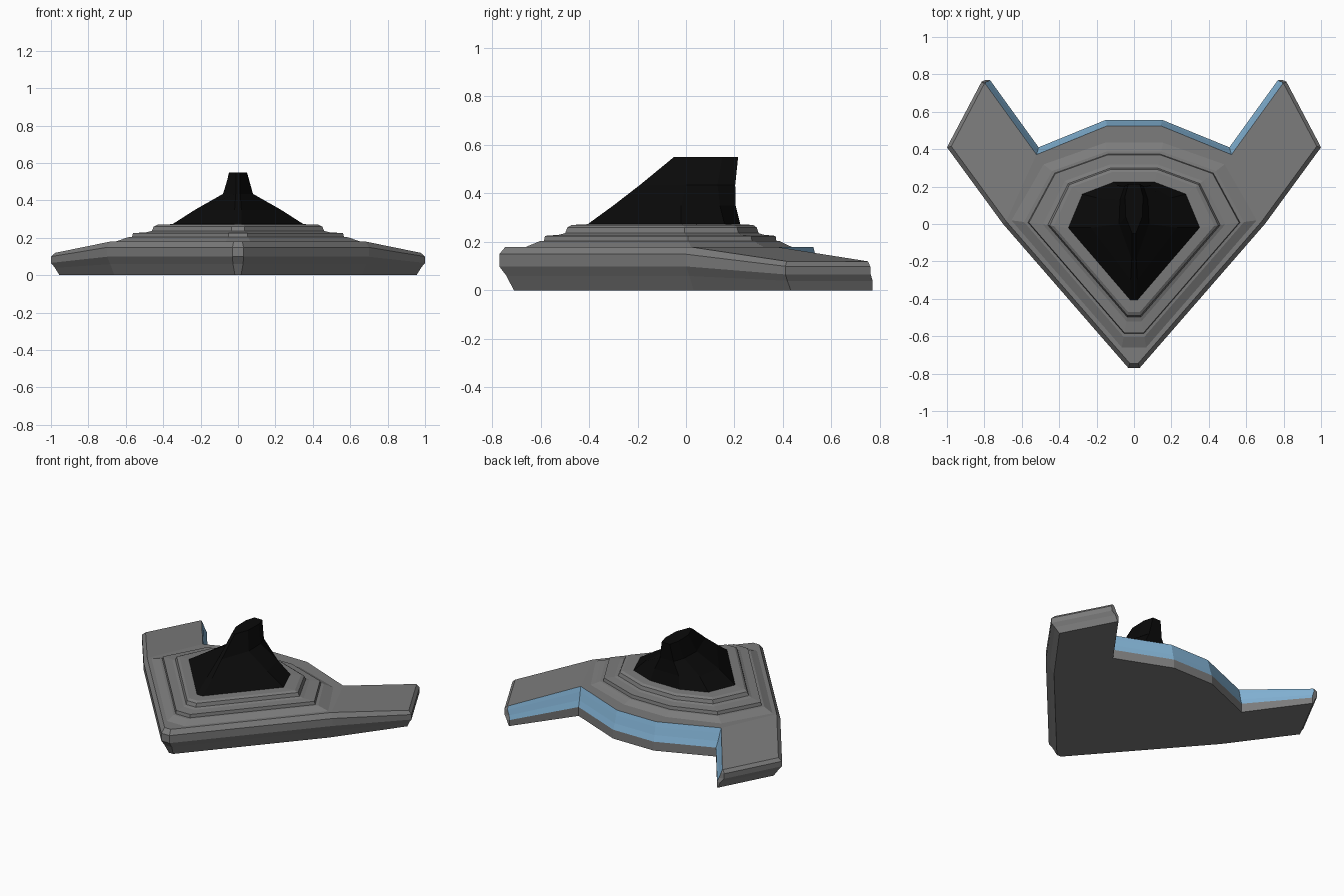
import bpy, bmesh
from mathutils import Vector

if "Cube" in bpy.data.objects:
    bpy.data.objects.remove(bpy.data.objects["Cube"])


def material(name, rgb):
    m = bpy.data.materials.new(name)
    m.diffuse_color = (*rgb, 1)
    m.use_nodes = True
    m.node_tree.nodes["Principled BSDF"].inputs["Base Color"].default_value = m.diffuse_color
    return m


grey = material("hull grey", (0.2, 0.2, 0.2))
blue = material("engine blue", (0.23, 0.46, 0.68))
black = material("canopy black", (0.003, 0.003, 0.003))


def mirrored(half):
    """Complete a right-hand outline with its mirror image (counter-clockwise)."""
    return list(half) + [(-p[0],) + tuple(p[1:]) for p in reversed(half)]


def inset(outline, dists):
    """Move each edge of an outline inward by its own distance."""
    n = len(outline)
    lines = []
    for i in range(n):
        p, q = Vector(outline[i]), Vector(outline[(i + 1) % n])
        d = (q - p).normalized()
        normal = Vector((-d.y, d.x))
        lines.append((normal, normal.dot(p) + dists[i]))
    result = []
    for i in range(n):
        (a, c), (b, e) = lines[i - 1], lines[i]
        det = a.x * b.y - a.y * b.x
        result.append(((c * b.y - e * a.y) / det, (a.x * e - b.x * c) / det))
    return result


def loft(name, rings, mats, caps, side_mat=lambda level, edge: 0):
    """Skin a stack of rings; caps lists the index loops closing both ends."""
    bm = bmesh.new()
    loops = [[bm.verts.new(p) for p in ring] for ring in rings]
    n = len(rings[0])
    for k in range(len(loops) - 1):
        for i in range(n):
            j = (i + 1) % n
            f = bm.faces.new((loops[k][i], loops[k][j], loops[k + 1][j], loops[k + 1][i]))
            f.material_index = side_mat(k, i)
    for cap in caps:
        bm.faces.new([loops[-1][i] for i in cap])
        bm.faces.new([loops[0][i] for i in reversed(cap)])
    bmesh.ops.recalc_face_normals(bm, faces=bm.faces)
    mesh = bpy.data.meshes.new(name)
    bm.to_mesh(mesh)
    bm.free()
    ob = bpy.data.objects.new(name, mesh)
    bpy.context.collection.objects.link(ob)
    for m in mats:
        mesh.materials.append(m)
    return ob


# Swept-wing hull: edges are Front, Wing end, Tip, Rear and Nose
outline = mirrored([(.03, -.77), (.70, 0), (1, .41), (.81, .77),
                    (.77, .77), (.51, .41), (.15, .557)])
tops = [.18, .18, .12, .12, .12, .18, .18]
tops += tops[::-1]
kinds = "FFWTRRRRRTWFFN"
levels = [  # height fraction and inset for each kind of edge
    (0, dict(F=.05, W=.03, T=0, R=0, N=.06)),
    (.33, dict(F=.022, W=.015, T=0, R=0, N=.03)),
    (.55, dict(F=0, W=0, T=.008, R=.012, N=0)),
    (.83, dict(F=0, W=0, T=.01, R=.024, N=0)),
    (1, dict(F=.022, W=.018, T=.02, R=.032, N=.025)),
]
hull_rings = []
for t, d in levels:
    pts = inset(outline, [d[k] for k in kinds])
    hull_rings.append([(x, y, t * z) for (x, y), z in zip(pts, tops)])
loft("hull", hull_rings, [grey, blue],
     [(0, 1, 5, 6, 7, 8, 12, 13), (1, 2, 3, 4, 5), (8, 9, 10, 11, 12)],
     lambda level, edge: int(kinds[edge] == "R" and level >= 1))

# Stepped deck, shrinking from the hull outline to the canopy outline
deck = mirrored([(.06, -.63), (.62, .015), (.46, .30), (.15, .41)])
canopy = mirrored([(.02, -.41), (.355, -.02), (.28, .16), (.11, .225)])
steps = [(-.2, .174), (0, .192), (.12, .203), (.2, .204), (.22, .225), (.5, .23),
         (.6, .237), (.64, .26), (.72, .27), (1, .273)]
deck_rings = [[(*Vector(a).lerp(Vector(b), 0).to_tuple(), z) if t == 0 else
               (a[0] + (b[0] - a[0]) * t, a[1] + (b[1] - a[1]) * t, z)
               for a, b in zip(deck, canopy)] for t, z in steps]
loft("stepped_deck", deck_rings, [grey], [range(8)])

# Black canopy rising into a dorsal fin
fin_rings = [
    (.27, canopy),
    (.35, mirrored([(.018, -.30), (.23, -.02), (.20, .14), (.09, .205)])),
    (.435, mirrored([(.012, -.19), (.08, 0), (.075, .13), (.05, .203)])),
    (.55, mirrored([(.01, -.05), (.045, .04), (.048, .15), (.03, .215)])),
]
loft("canopy_fin", [[(x, y, z) for x, y in ring] for z, ring in fin_rings],
     [black], [range(8)])
